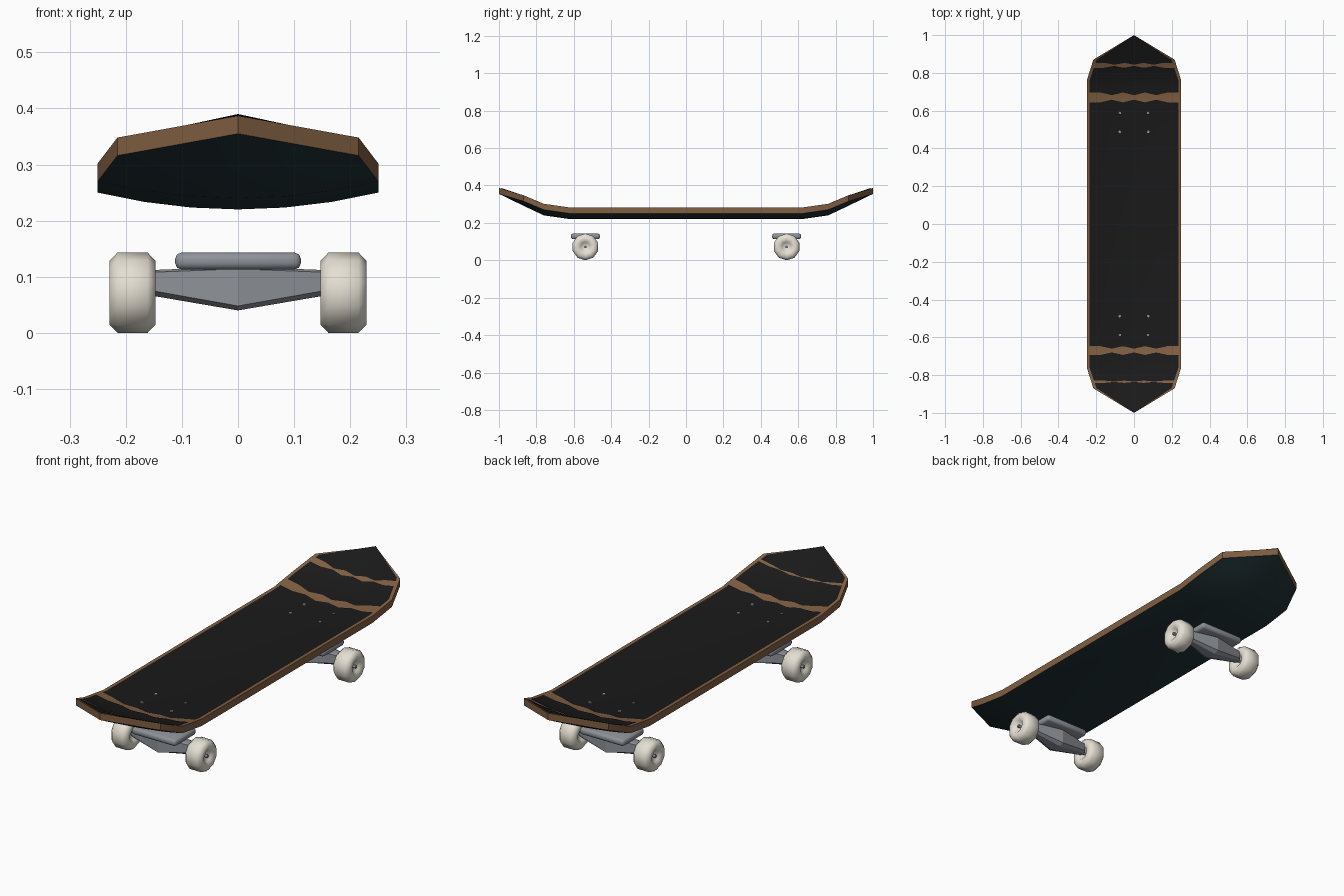
import bpy, bmesh, math
from mathutils import Matrix, Vector

if "Cube" in bpy.data.objects:
    bpy.data.objects.remove(bpy.data.objects["Cube"])


def mat(name, rgb):
    m = bpy.data.materials.new(name)
    m.diffuse_color = (*rgb, 1)
    m.use_nodes = True
    m.node_tree.nodes["Principled BSDF"].inputs["Base Color"].default_value = m.diffuse_color
    return m


WOOD = mat("wood", (0.22, 0.115, 0.055))
TEAL = mat("dark_teal", (0.016, 0.033, 0.038))
BLACK = mat("grip_black", (0.01, 0.01, 0.01))
METAL = mat("metal", (0.27, 0.29, 0.32))
CREAM = mat("cream", (0.78, 0.74, 0.65))


def finish(bm, name, mats, smooth=None, normals=True):
    bmesh.ops.remove_doubles(bm, verts=bm.verts, dist=1e-5)
    if normals:
        bmesh.ops.recalc_face_normals(bm, faces=bm.faces)
    me = bpy.data.meshes.new(name)
    bm.to_mesh(me)
    bm.free()
    ob = bpy.data.objects.new(name, me)
    bpy.context.collection.objects.link(ob)
    for m in mats:
        me.materials.append(m)
    if smooth:
        bpy.ops.object.select_all(action='DESELECT')
        ob.select_set(True)
        bpy.context.view_layer.objects.active = ob
        bpy.ops.object.shade_smooth_by_angle(angle=math.radians(smooth))
    return ob


def lerp(table, y):
    y = abs(y)
    for (a, p), (b, q) in zip(table, table[1:]):
        if y <= b:
            return p + (q - p) * (y - a) / (b - a)
    return table[-1][1]


# deck outline and kick profiles along |y|
HALF = [(0, .25), (.76, .25), (.87, .215), (1, 0)]
GRIP = [(0, .235), (.76, .235), (.87, .198), (1, 0)]
MID_Z = [(0, .22), (.62, .22), (.76, .24), (.87, .292), (1, .355)]
EDGE_Z = [(0, .25), (.62, .25), (.76, .27), (.87, .316), (1, .355)]
THICK = 0.032


def under(x, y):
    u = min(1, abs(x) / max(lerp(HALF, y), 1e-6))
    a = lerp(MID_Z, y)
    return a + (lerp(EDGE_Z, y) - a) * u * u


def grid_faces(bm, rows, mi=0):
    for r, s in zip(rows, rows[1:]):
        for i in range(len(r) - 1):
            bm.faces.new((r[i], r[i + 1], s[i + 1], s[i])).material_index = mi


# deck: concave board with pointed, raised ends
bm = bmesh.new()
ys = [-1, -.87, -.76, -.62, .62, .76, .87, 1]
layers = []
for dz in (0, THICK):
    rows = []
    for y in ys:
        h = lerp(HALF, y)
        rows.append([bm.verts.new((h * k / 3, y, under(h * k / 3, y) + dz)) for k in range(-3, 4)])
    layers.append(rows)
grid_faces(bm, layers[0], 1)
grid_faces(bm, layers[1], 0)
for side in (0, -1):
    grid_faces(bm, [[r[side] for r in rows] for rows in layers], 0)
finish(bm, "deck", [WOOD, TEAL], 25)

# grip sheet: sections parted by ragged bands of bare wood
bm = bmesh.new()
bands = [(-1, 0, 0), (-.835, .001, .006), (-.67, .01, .023), (.67, .012, .026), (.84, .003, .013), (1, 0, 0)]
for lo, hi in zip(bands, bands[1:]):
    inner = [y for y in (-.87, -.76, -.62, .62, .76, .87) if lo[0] < y < hi[0]]
    rows = []
    for y, sgn, b in [(lo[0], 1, lo)] + [(y, 0, lo) for y in inner] + [(hi[0], -1, hi)]:
        row = []
        for k in range(-4, 5):
            yy = y + sgn * b[1 + k % 2 if abs(k) < 4 else 2]
            x = lerp(GRIP, yy) * k / 4
            row.append(bm.verts.new((x, yy, under(x, yy) + THICK + .003)))
        rows.append(row)
    grid_faces(bm, rows)
finish(bm, "grip_sheet", [BLACK], 25, normals=False)


def lathe_x(bm, profile, sides, y, z):
    rings = []
    for x, r in profile:
        rings.append([bm.verts.new((x, y + r * math.sin(2 * math.pi * i / sides),
                                    z + r * math.cos(2 * math.pi * i / sides))) for i in range(sides)])
    for a, b in zip(rings, rings[1:]):
        for i in range(sides):
            j = (i + 1) % sides
            bm.faces.new((a[i], a[j], b[j], b[i]))
    bm.faces.new(rings[0])
    bm.faces.new(rings[-1])


AXLE_Z = .0715
WHEEL = [(-.024, .012), (-.032, .026), (-.041, .036), (-.041, .057), (-.027, .0715),
         (.027, .0715), (.041, .057), (.041, .036), (.032, .026), (.024, .012)]

for end, cy in (("front", -.538), ("rear", .538)):
    # mounting plate
    bm = bmesh.new()
    bmesh.ops.create_cube(bm, size=1, matrix=Matrix.Translation((0, cy, .128)) @
                          Matrix.Diagonal((.224, .155, .030, 1)))
    bmesh.ops.bevel(bm, geom=bm.edges[:], offset=.011, segments=2, affect='EDGES', profile=.5)
    finish(bm, end + "_baseplate", [METAL], 50)

    # hanger: lofted body, deepest in the middle
    bm = bmesh.new()
    small = [(.012, .112), (.018, .108), (.018, .075), (.012, .066)]
    big = [(.030, .118), (.045, .114), (.045, .048), (.022, .040)]
    rings = []
    for x, sec in ((-.152, small), (0, big), (.152, small)):
        loop = sec + [(-y, z) for y, z in reversed(sec)]
        rings.append([bm.verts.new((x, cy + y, z)) for y, z in loop])
    for a, b in zip(rings, rings[1:]):
        for i in range(8):
            j = (i + 1) % 8
            bm.faces.new((a[i], a[j], b[j], b[i]))
    bm.faces.new(rings[0])
    bm.faces.new(rings[-1])
    finish(bm, end + "_hanger", [METAL])

    # axle
    bm = bmesh.new()
    lathe_x(bm, [(-.224, .007), (.224, .007)], 8, cy, AXLE_Z)
    finish(bm, end + "_axle", [METAL], 50)

    # wheels
    for side, cx in (("left", -.188), ("right", .188)):
        bm = bmesh.new()
        lathe_x(bm, [(cx + x, r) for x, r in WHEEL], 10, cy, AXLE_Z)
        finish(bm, f"{end}_{side}_wheel", [CREAM], 60)

    # deck bolts
    bm = bmesh.new()
    for x in (-.075, .075):
        for dy in (-.05, .05):
            z = under(x, cy + dy) + THICK + .002
            bmesh.ops.create_cone(bm, cap_ends=True, segments=8, radius1=.009, radius2=.007, depth=.008,
                                  matrix=Matrix.Translation((x, cy + dy, z)))
    finish(bm, end + "_bolts", [METAL])
